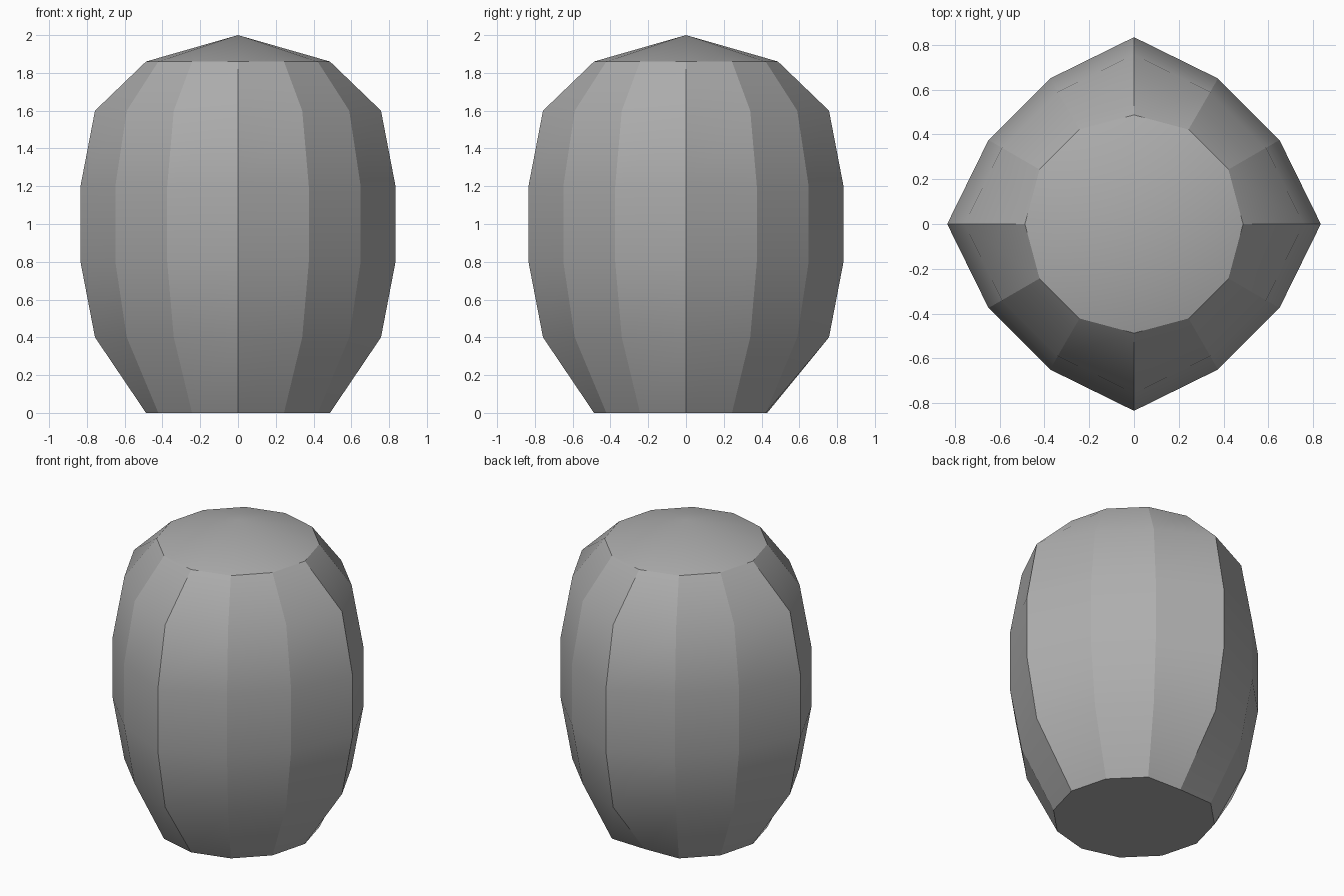
import bpy
import bmesh
import math

SIDES = 12
# height, radius of the round profile, radius at the four ridges
RINGS = [
    (0.0, 0.487, 0.487),
    (0.4, 0.68, 0.757),
    (0.8, 0.75, 0.834),
    (1.2, 0.75, 0.834),
    (1.6, 0.68, 0.757),
    (1.86, 0.487, 0.487),
]

cube = bpy.data.objects.get("Cube")
if cube:
    bpy.data.objects.remove(cube, do_unlink=True)


def make_material(name, value):
    mat = bpy.data.materials.new(name)
    mat.use_nodes = True
    colour = (value, value, value, 1)
    mat.diffuse_color = colour
    mat.node_tree.nodes["Principled BSDF"].inputs["Base Color"].default_value = colour
    return mat


def make_ring(bm, z, radius, ridge):
    verts = []
    for i in range(SIDES):
        angle = math.tau * i / SIDES
        r = ridge if i % 3 == 0 else radius
        verts.append(bm.verts.new((r * math.cos(angle), r * math.sin(angle), z)))
    return verts


bm = bmesh.new()
rings = [make_ring(bm, *ring) for ring in RINGS]

# Small dent in the back of the base
rings[0][SIDES // 4].co.y = 0.43

# Bulging sides
for low, high in zip(rings, rings[1:]):
    for i in range(SIDES):
        j = (i + 1) % SIDES
        bm.faces.new((low[i], low[j], high[j], high[i]))

# Flat base and shallow pointed cap
bm.faces.new(reversed(rings[0]))
apex = bm.verts.new((0, 0, 2))
for i in range(SIDES):
    bm.faces.new((rings[-1][i], rings[-1][(i + 1) % SIDES], apex))

# Each strip is smooth up its height, with crisp edges between strips
for face in bm.faces:
    face.smooth = True
for edge in bm.edges:
    a, b = edge.verts
    level = abs(a.co.z - b.co.z) < 0.001
    on_rim = level and (a in rings[0] or a in rings[-1])
    edge.smooth = not (on_rim or (not level and apex not in edge.verts))

bm.normal_update()
mesh = bpy.data.meshes.new("faceted_body")
bm.to_mesh(mesh)
bm.free()
mesh.materials.append(make_material("mid grey", 0.42))
body = bpy.data.objects.new("faceted_body", mesh)
bpy.context.collection.objects.link(body)
